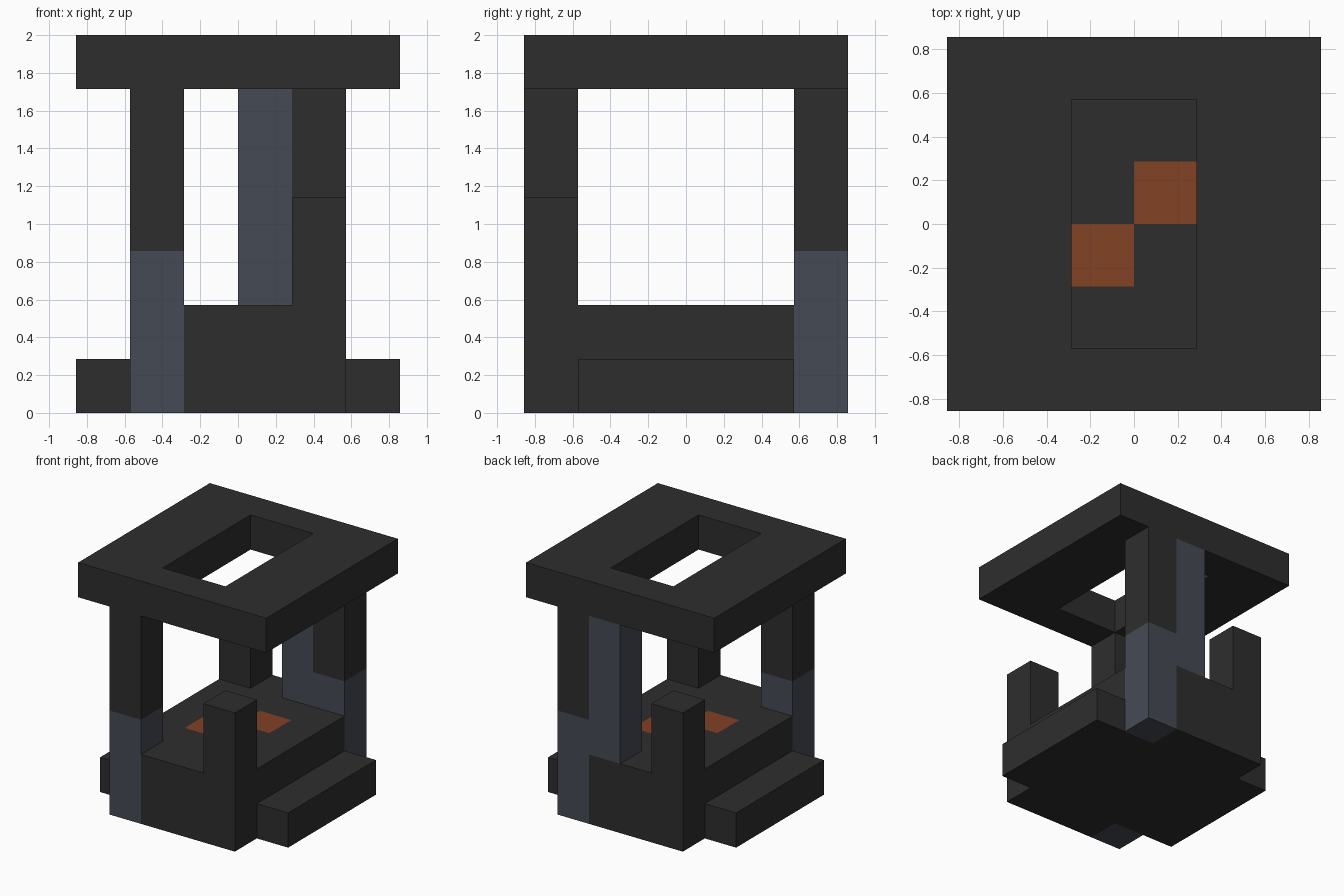
import bpy, bmesh
from mathutils import Vector

U = 2 / 7  # one block edge

if "Cube" in bpy.data.objects:
    bpy.data.objects.remove(bpy.data.objects["Cube"])


def material(name, rgb):
    m = bpy.data.materials.new(name)
    m.use_nodes = True
    m.diffuse_color = (*rgb, 1)
    m.node_tree.nodes["Principled BSDF"].inputs["Base Color"].default_value = (*rgb, 1)
    return m


MATS = [material("charcoal stone", (0.027, 0.027, 0.027)),
        material("blue grey stone", (0.060, 0.069, 0.089)),
        material("ember orange", (0.223, 0.054, 0.018))]
DARK, BLUE, EMBER = range(3)


def block(name, lo, hi, cuts=(), rule=lambda c: DARK, edit=None):
    """Box between two block-grid corners, cut by (axis, position) planes and coloured by rule."""
    lo, hi = Vector(lo), Vector(hi)
    bm = bmesh.new()
    bmesh.ops.create_cube(bm, size=1)
    for v in bm.verts:
        v.co = (lo + hi) / 2 + v.co * (hi - lo)
    for axis, pos in cuts:
        point, normal = Vector(), Vector()
        point[axis], normal[axis] = pos, 1
        bmesh.ops.bisect_plane(bm, geom=bm.verts[:] + bm.edges[:] + bm.faces[:],
                               plane_co=point, plane_no=normal)
    if edit:
        edit(bm)
    for f in bm.faces:
        f.material_index = rule(f.calc_center_median())
    # merge neighbouring faces of the same colour
    bmesh.ops.dissolve_limit(bm, angle_limit=0.01, verts=bm.verts[:], edges=bm.edges[:],
                             delimit={'MATERIAL'})
    bmesh.ops.recalc_face_normals(bm, faces=bm.faces[:])
    bmesh.ops.scale(bm, vec=(U, U, U), verts=bm.verts[:])
    mesh = bpy.data.meshes.new(name)
    bm.to_mesh(mesh)
    bm.free()
    for m in MATS:
        mesh.materials.append(m)
    ob = bpy.data.objects.new(name, mesh)
    bpy.context.collection.objects.link(ob)
    return ob


# Base with blue corners on one diagonal and two ember squares on the deck
def base_rule(c):
    if c.x * c.y > 0:
        if abs(c.x) > 1 and abs(c.y) > 2:
            return BLUE
        if c.z > 1.9 and abs(c.x) < 1 and abs(c.y) < 1:
            return EMBER
    return DARK


base_cuts = [(0, p) for p in (-1, 0, 1)] + [(1, p) for p in (-2, -1, 0, 1, 2)]
block("base", (-2, -3, 0), (2, 3, 2), base_cuts, base_rule)

# Low steps on both sides
block("right_step", (2, -2, 0), (3, 2, 1))
block("left_step", (-3, -2, 0), (-2, 2, 1))

# Full height posts, blue at the bottom
post_rule = lambda c: BLUE if c.z < 3 else DARK
block("front_post", (-2, -3, 2), (-1, -2, 6), [(2, 3)], post_rule)
block("back_post", (1, 2, 2), (2, 3, 6), [(2, 3)], post_rule)

# Blue pillar beside the back post
block("back_pillar", (0, 2, 2), (1, 3, 6), rule=lambda c: BLUE)

# Broken-off short posts on the other diagonal
block("front_short_post", (1, -3, 2), (2, -2, 4))
block("back_short_post", (-2, 2, 2), (-1, 3, 4))


# Roof slab with a rectangular opening
def open_centre(bm):
    centre = [f for f in bm.faces
              if abs(f.calc_center_median().x) < 0.5 and abs(f.calc_center_median().y) < 0.5]
    bmesh.ops.delete(bm, geom=centre, context='FACES')
    bmesh.ops.bridge_loops(bm, edges=[e for e in bm.edges if e.is_boundary])


block("roof", (-3, -3, 6), (3, 3, 7), [(0, -1), (0, 1), (1, -2), (1, 2)], edit=open_centre)
